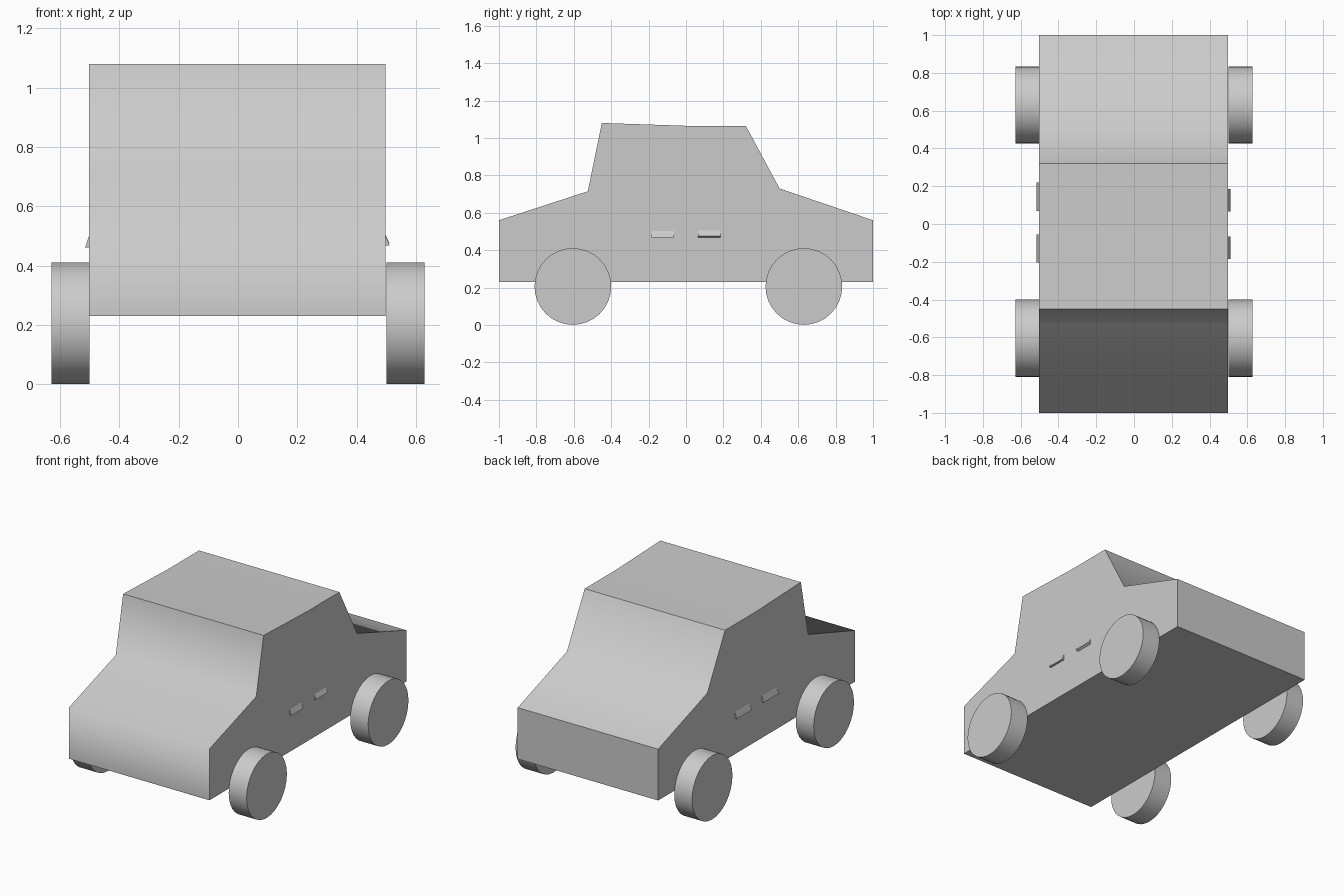
import bpy, bmesh, math

cube = bpy.data.objects.get("Cube")
if cube:
    bpy.data.objects.remove(cube, do_unlink=True)

grey = bpy.data.materials.new("plain_grey")
grey.use_nodes = True
colour = (0.6, 0.6, 0.6, 1)
grey.diffuse_color = colour
grey.node_tree.nodes["Principled BSDF"].inputs["Base Color"].default_value = colour


def add_object(name, bm):
    bmesh.ops.recalc_face_normals(bm, faces=bm.faces)
    mesh = bpy.data.meshes.new(name)
    bm.to_mesh(mesh)
    bm.free()
    mesh.materials.append(grey)
    obj = bpy.data.objects.new(name, mesh)
    bpy.context.collection.objects.link(obj)
    return obj


def extrude_profile(points, offset):
    """Fill a closed outline and extrude it along the offset."""
    bm = bmesh.new()
    face = bm.faces.new([bm.verts.new(p) for p in points])
    result = bmesh.ops.extrude_face_region(bm, geom=[face], use_keep_orig=True)
    verts = [v for v in result["geom"] if isinstance(v, bmesh.types.BMVert)]
    bmesh.ops.translate(bm, verts=verts, vec=offset)
    return bm


# Body: side outline extruded across the width
LEFT, RIGHT = 0.497, -0.502
outline = [(-1, 0.23), (1, 0.23), (1, 0.56), (0.5, 0.73), (0.32, 1.065),
           (0, 1.065), (-0.45, 1.08), (-0.525, 0.715), (-1, 0.56)]
body = extrude_profile([(RIGHT, y, z) for y, z in outline], (LEFT - RIGHT, 0, 0))

# Soft folds: rear window base, roof middle, windscreen base, bonnet nose
soft = [outline[i] for i in (3, 5, 7, 8)]
for face in body.faces:
    face.smooth = True
for edge in body.edges:
    a, b = (v.co for v in edge.verts)
    across = abs(a.x - b.x) > 0.1
    edge.smooth = across and any(
        math.hypot(a.y - y, a.z - z) < 0.01 for y, z in soft)
add_object("body", body)

# Wheels, with smooth treads and crisp rims
for side, sign in (("left", 1), ("right", -1)):
    for end, y in (("front", -0.605), ("rear", 0.63)):
        bm = bmesh.new()
        bmesh.ops.create_cone(bm, cap_ends=True, segments=32, radius1=0.205,
                              radius2=0.205, depth=0.127)
        for v in bm.verts:
            x, w, z = v.co
            v.co = (sign * 0.5645 + z, y + x, 0.206 + w)
        for face in bm.faces:
            face.smooth = len(face.verts) == 4
        for edge in bm.edges:
            edge.smooth = all(f.smooth for f in edge.link_faces)
        add_object(f"{side}_{end}_wheel", bm)

# Door handles: small wedges, flaring out towards the bottom
handles = {
    "left_front": (LEFT, 1, -0.185, 0.12, 0.468, 0.468),
    "left_rear": (LEFT, 1, 0.065, 0.12, 0.466, 0.476),
    "right_front": (RIGHT, -1, -0.205, 0.15, 0.46, 0.46),
    "right_rear": (RIGHT, -1, 0.07, 0.15, 0.46, 0.46),
}
for name, (x, sign, y, length, low, lip) in handles.items():
    wedge = [(x - sign * 0.003, y, 0.51), (x + sign * 0.014, y, lip),
             (x - sign * 0.003, y, low)]
    add_object(name + "_door_handle", extrude_profile(wedge, (0, length, 0)))
